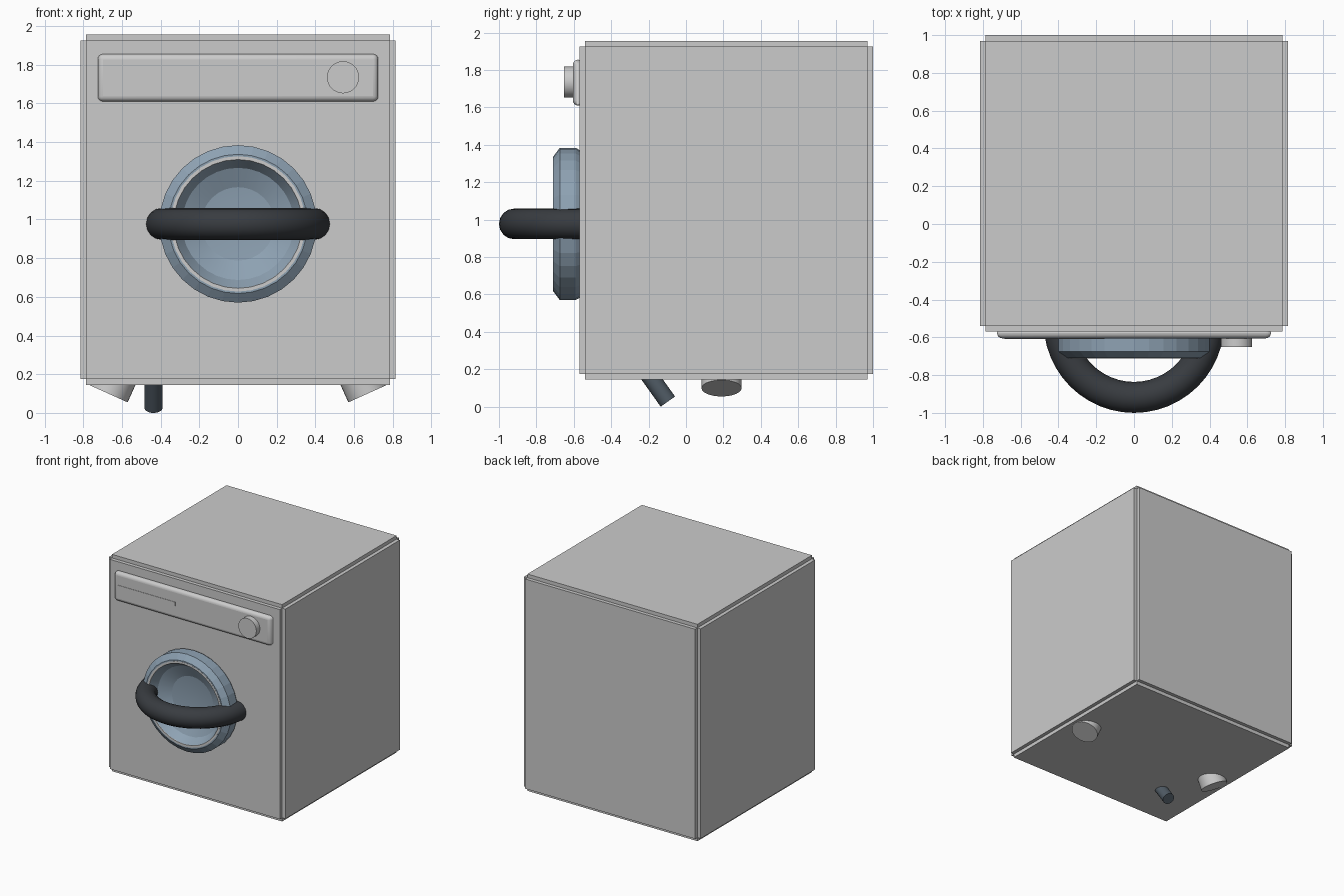
import bpy, bmesh, math
from mathutils import Matrix, Vector

if "Cube" in bpy.data.objects:
    bpy.data.objects.remove(bpy.data.objects["Cube"])


def material(name, rgb):
    m = bpy.data.materials.new(name)
    m.diffuse_color = (*rgb, 1)
    m.use_nodes = True
    m.node_tree.nodes["Principled BSDF"].inputs["Base Color"].default_value = m.diffuse_color
    return m


BLUE = material("door_blue", (0.27, 0.36, 0.45))
DARK = material("dark_rubber", (0.04, 0.045, 0.052))
SLATE = material("slate", (0.08, 0.105, 0.13))


def finish(name, bm, mat=None, smooth=None):
    bmesh.ops.recalc_face_normals(bm, faces=bm.faces)
    me = bpy.data.meshes.new(name)
    bm.to_mesh(me)
    bm.free()
    ob = bpy.data.objects.new(name, me)
    bpy.context.collection.objects.link(ob)
    if mat:
        me.materials.append(mat)
    if smooth:
        shade(ob, smooth)
    return ob


def shade(ob, angle):
    bpy.ops.object.select_all(action='DESELECT')
    ob.select_set(True)
    bpy.context.view_layer.objects.active = ob
    bpy.ops.object.shade_smooth_by_angle(angle=math.radians(angle))


def box_mesh(lo, hi):
    bm = bmesh.new()
    lo, hi = Vector(lo), Vector(hi)
    bmesh.ops.create_cube(bm, size=1, matrix=Matrix.Translation((lo + hi) / 2)
                          @ Matrix.Diagonal((*(hi - lo), 1)))
    return bm


def cylinder(name, end, direction, radius, length, mat=None, sides=32):
    """Cylinder starting at the centre of one end disc and running along direction."""
    d = Vector(direction).normalized()
    bm = bmesh.new()
    mid = Vector(end) + d * length / 2
    bmesh.ops.create_cone(bm, cap_ends=True, segments=sides, radius1=radius, radius2=radius,
                          depth=length, matrix=Matrix.Translation(mid)
                          @ d.to_track_quat('Z', 'Y').to_matrix().to_4x4())
    return finish(name, bm, mat, 30)


def lathe(name, profile, z, mat=None, smooth=None, sides=32):
    """Turn (radius, y) points around the y axis at height z."""
    bm = bmesh.new()
    pts = [bm.verts.new((r, y, z)) for r, y in profile]
    edges = [bm.edges.new(p) for p in zip(pts, pts[1:])]
    bmesh.ops.spin(bm, geom=pts + edges, cent=(0, 0, z), axis=(0, 1, 0),
                   angle=2 * math.pi, steps=sides)
    bmesh.ops.remove_doubles(bm, verts=bm.verts, dist=1e-4)
    return finish(name, bm, mat, smooth)


# Cabinet: core box with every face raised, leaving a square notch along each edge
bm = box_mesh((-0.785, -0.54, 0.175), (0.785, 0.97, 1.925))
bm.normal_update()
for f in bmesh.ops.extrude_discrete_faces(bm, faces=bm.faces[:])["faces"]:
    n = f.normal.copy()
    bmesh.ops.translate(bm, verts=f.verts, vec=n * 0.03)
finish("cabinet", bm)

# Control panel with rounded edges
panel = finish("control_panel", box_mesh((-0.725, -0.605, 1.61), (0.725, -0.55, 1.855)))
bev = panel.modifiers.new("round", 'BEVEL')
bev.width, bev.segments = 0.03, 4
shade(panel, 40)
finish("panel_strip", box_mesh((-0.685, -0.608, 1.718), (-0.155, -0.59, 1.75)))
cylinder("dial", (0.543, -0.652, 1.735), (0, 1, 0), 0.083, 0.06)

# Round door: faceted rim, thin pale lip and concave window
Z = 0.977
lathe("door_rim", [(0.345, -0.56), (0.39, -0.56), (0.407, -0.59), (0.407, -0.675),
                   (0.36, -0.71), (0.35, -0.71)], Z, BLUE)
lathe("door_lip", [(0.35, -0.69), (0.35, -0.711), (0.333, -0.711), (0.33, -0.70)], Z)
lathe("door_window", [(0.333, -0.708), (0.29, -0.645), (0.19, -0.60), (0, -0.58)], Z, BLUE, 15)

# Hoop handle
bpy.ops.mesh.primitive_torus_add(location=(0, -0.522, Z), major_radius=0.396, minor_radius=0.082,
                                 major_segments=48, minor_segments=16)
handle = bpy.context.object
handle.name = "hoop_handle"
handle.data.materials.append(DARK)
shade(handle, 60)

# Splayed feet
for side, s in (("left", -1), ("right", 1)):
    cylinder(f"{side}_foot", (s * 0.668, 0.19, 0.0985), (-s * 0.41, 0, 0.91), 0.107, 0.2)

# Slanted drain pipe
cylinder("drain_pipe", (-0.437, -0.097, 0.027), (0, -0.58, 0.815), 0.047, 0.25, SLATE)
